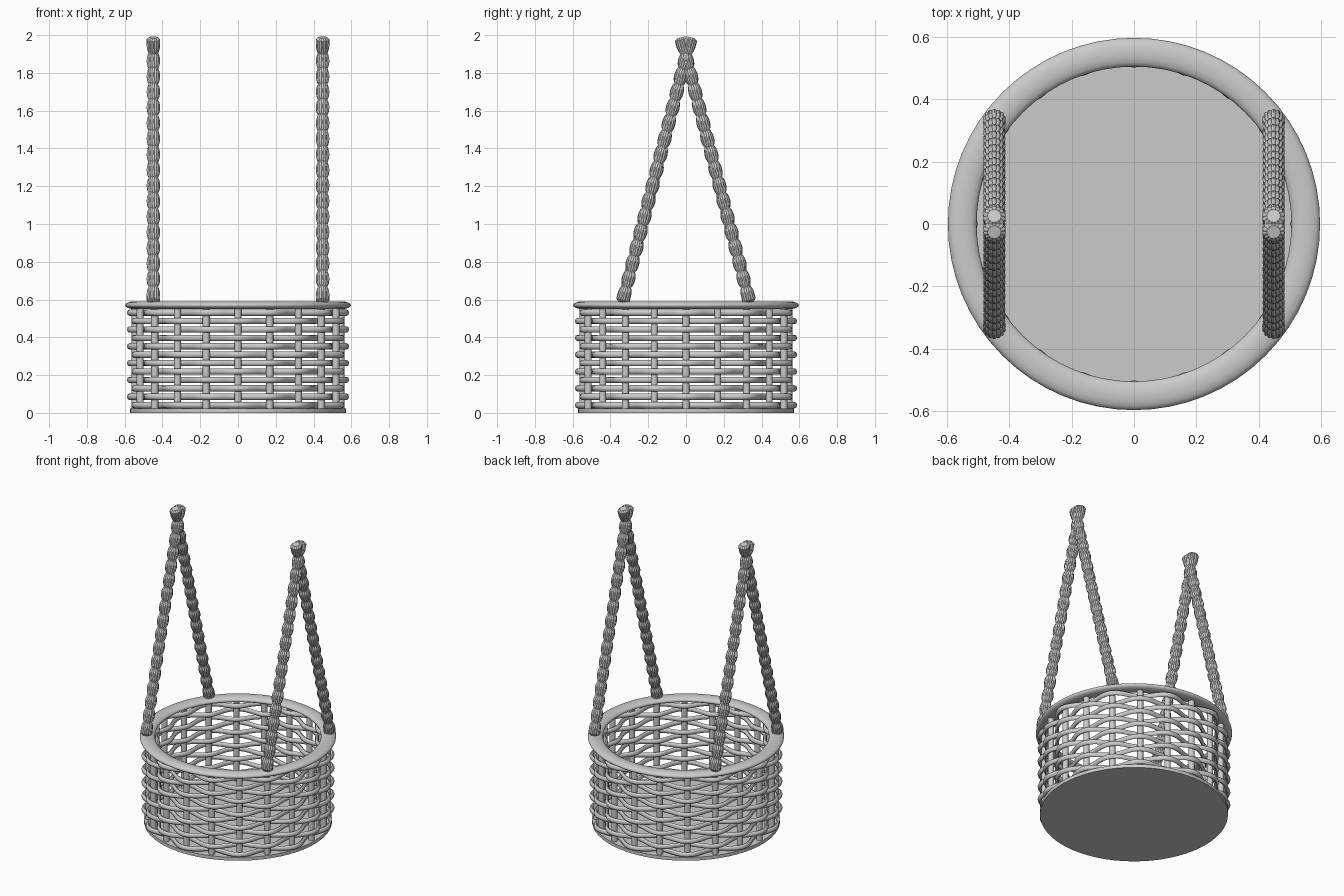
import bpy, bmesh
from math import sin, cos, pi, tau
from mathutils import Vector

if "Cube" in bpy.data.objects:
    bpy.data.objects.remove(bpy.data.objects["Cube"])

STAKES = 20
ROWS = 12
R = 0.545


def make_object(name, bm, angle=50):
    bmesh.ops.recalc_face_normals(bm, faces=bm.faces[:])
    me = bpy.data.meshes.new(name)
    bm.to_mesh(me)
    bm.free()
    ob = bpy.data.objects.new(name, me)
    bpy.context.collection.objects.link(ob)
    bpy.ops.object.select_all(action='DESELECT')
    ob.select_set(True)
    bpy.context.view_layer.objects.active = ob
    bpy.ops.object.shade_smooth_by_angle(angle=angle * pi / 180)
    return ob


def skin(bm, rings, closed=False):
    """Bridge rings of points into a tube, closed into a loop or capped."""
    vs = [[bm.verts.new(p) for p in ring] for ring in rings]
    n = len(vs[0])
    for i in range(len(vs) if closed else len(vs) - 1):
        a, b = vs[i], vs[(i + 1) % len(vs)]
        for j in range(n):
            k = (j + 1) % n
            bm.faces.new((a[j], a[k], b[k], b[j]))
    if not closed:
        bm.faces.new(vs[0])
        bm.faces.new(vs[-1])


def hoop(bm, radius_at, z, rr, rz, segs, sides):
    """Closed ring of elliptical section whose radius varies with angle."""
    rings = []
    for i in range(segs):
        a = tau * i / segs
        ring = []
        for j in range(sides):
            t = tau * j / sides
            r = radius_at(a) + rr * cos(t)
            ring.append((r * cos(a), r * sin(a), z + rz * sin(t)))
        rings.append(ring)
    skin(bm, rings, True)


def cylinder(bm, x, y, z0, z1, r, sides):
    skin(bm, [[(x + r * cos(tau * j / sides), y + r * sin(tau * j / sides), z)
               for j in range(sides)] for z in (z0, z1)])


# Solid floor
bm = bmesh.new()
cylinder(bm, 0, 0, 0, 0.022, 0.572, 64)
make_object("basket_floor", bm)

# Upright stakes
bm = bmesh.new()
for i in range(STAKES):
    a = tau * i / STAKES
    cylinder(bm, R * cos(a), R * sin(a), 0.01, 0.565, 0.019, 10)
make_object("basket_stakes", bm)

# Woven canes, passing alternately outside and inside the stakes
bm = bmesh.new()
for k in range(ROWS):
    s = 1 if k % 2 else -1
    hoop(bm, lambda a: R + s * 0.030 * cos(a * STAKES / 2),
         0.041 + k * 0.0445, 0.013, 0.0165, 120, 8)
make_object("basket_weave", bm)

# Flattened rim
bm = bmesh.new()
hoop(bm, lambda a: 0.551, 0.570, 0.046, 0.020, 64, 16)
make_object("basket_rim", bm)


# Ropes: chains of fluted bulges, each pair crossing near the top
def rope(name, x, side):
    p0 = Vector((x, side * 0.337, 0.585))
    p1 = Vector((x, side * -0.026, 1.988))
    d = (p1 - p0).normalized()
    u = Vector((1, 0, 0))
    v = d.cross(u)
    bulges, per, lobes, sub = 17, 7, 14, 4
    n = bulges * per
    rings = []
    for i in range(n + 1):
        t = i / n
        r = 0.025 + 0.0105 * abs(sin(pi * bulges * t)) ** 0.8
        if i in (0, n):
            r = 0.022
        elif i < 3 or i > n - 3:
            r = 0.036
        c = p0.lerp(p1, t)
        ring = []
        for j in range(lobes * sub):
            a = tau * j / (lobes * sub)
            q = r * (0.90 + 0.12 * abs(sin(a * lobes / 2)))
            ring.append(c + (u * cos(a) + v * sin(a)) * q)
        rings.append(ring)
    bm = bmesh.new()
    skin(bm, rings)
    make_object(name, bm, 40)


for xn, x in (("left", -0.448), ("right", 0.448)):
    for yn, side in (("front", -1), ("back", 1)):
        rope(f"rope_{xn}_{yn}", x, side)
